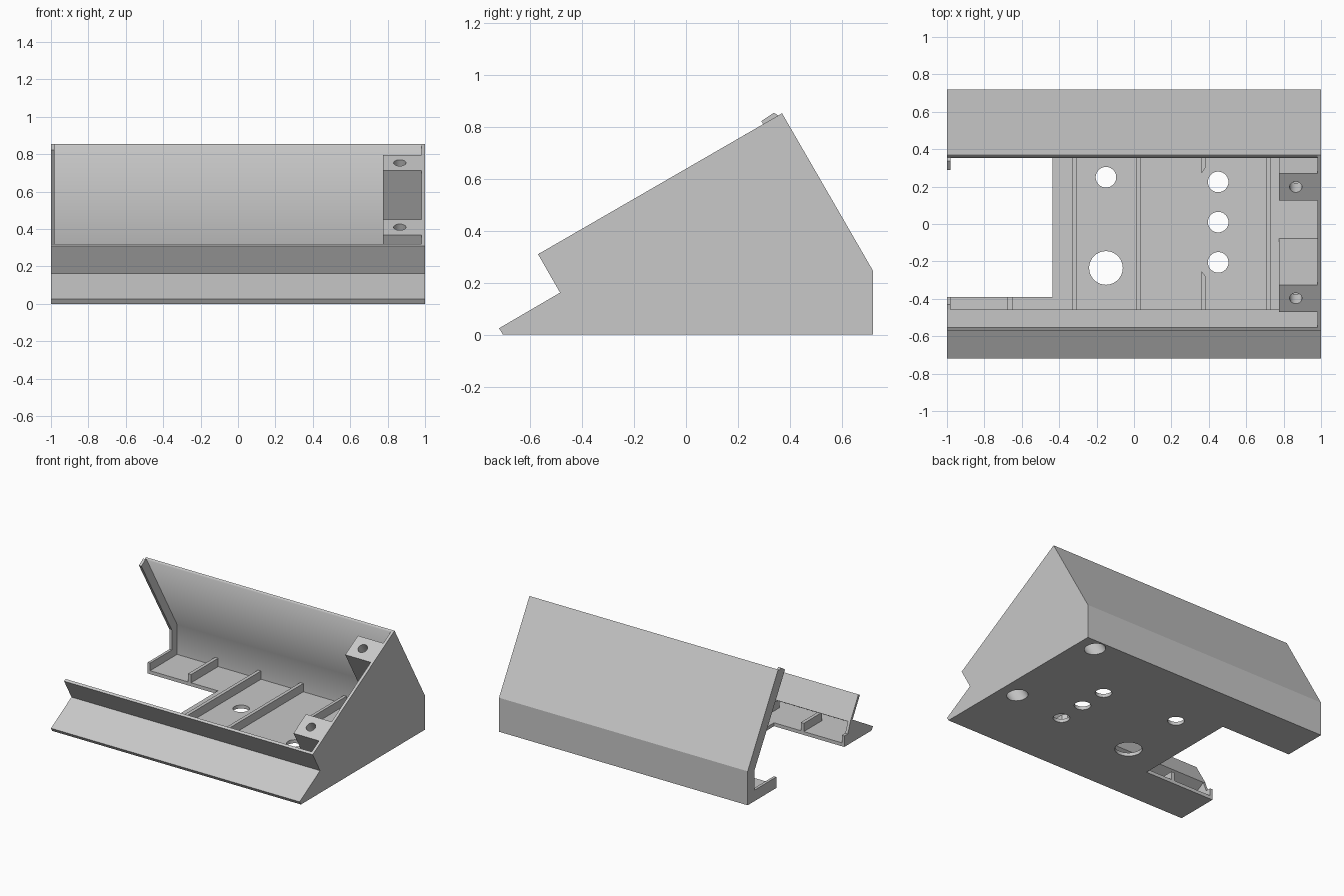
import bpy, bmesh
from math import radians
from mathutils import Matrix, Vector

if "Cube" in bpy.data.objects:
    bpy.data.objects.remove(bpy.data.objects["Cube"])

grey = bpy.data.materials.new("plain_grey")
grey.use_nodes = True
grey.diffuse_color = (0.58, 0.58, 0.58, 1)
grey.node_tree.nodes["Principled BSDF"].inputs["Base Color"].default_value = (0.58, 0.58, 0.58, 1)


def finish(name, bm):
    bmesh.ops.recalc_face_normals(bm, faces=bm.faces)
    mesh = bpy.data.meshes.new(name)
    bm.to_mesh(mesh)
    bm.free()
    mesh.materials.append(grey)
    obj = bpy.data.objects.new(name, mesh)
    bpy.context.collection.objects.link(obj)
    return obj


def prism(name, points, start, end, axis="x"):
    """Extrude a (y, z) profile along x, or an (x, y) profile along z."""
    bm = bmesh.new()
    if axis == "x":
        verts = [bm.verts.new((start, a, b)) for a, b in points]
        move = Vector((end - start, 0, 0))
    else:
        verts = [bm.verts.new((a, b, start)) for a, b in points]
        move = Vector((0, 0, end - start))
    face = bm.faces.new(verts)
    new = bmesh.ops.extrude_face_region(bm, geom=[face], use_keep_orig=True)["geom"]
    bmesh.ops.translate(bm, verts=[g for g in new if isinstance(g, bmesh.types.BMVert)], vec=move)
    return finish(name, bm)


def box(name, x0, x1, y0, y1, z0, z1):
    return prism(name, [(y0, z0), (y1, z0), (y1, z1), (y0, z1)], x0, x1)


def cylinder(name, centre, radius, depth, tilt=0):
    bm = bmesh.new()
    bmesh.ops.create_cone(bm, cap_ends=True, segments=40, radius1=radius, radius2=radius, depth=depth,
                          matrix=Matrix.Translation(centre) @ Matrix.Rotation(tilt, 4, "X"))
    for f in bm.faces:
        f.smooth = len(f.verts) == 4
    obj = finish(name, bm)
    obj.hide_render = True
    return obj


def cut(obj, cutters):
    bpy.context.view_layer.objects.active = obj
    for c in cutters:
        mod = obj.modifiers.new("cut", "BOOLEAN")
        mod.operation = "DIFFERENCE"
        mod.solver = "EXACT"
        mod.object = c
        bpy.ops.object.modifier_apply(modifier=mod.name)


# Folded outer shell with its open sloping face
outer = [(.37, .853), (.72, .247), (.72, 0), (-.705, 0), (-.72, .025), (-.485, .162), (-.57, .31)]
inner = [(-.553, .32), (-.458, .155), (-.683, .025), (.70, .025), (.70, .242), (.353, .843)]
shell = prism("shell", outer + inner, -1, .98)
for f in shell.data.polygons:
    c = f.center
    if abs(f.normal.x) < .1 and f.normal.y < -.5 and c.y > .3 and c.z > .05:
        f.use_smooth = True

# Closed right end
prism("right_end_wall", outer, .98, 1)

# Floor ribs
ribs = [box("floor_rib", x, x + .025, -.6, .705, .02, .085) for x in (-.675, -.33, .01, .705)]
prism("split_rib_back", [(.36, .27), (.382, .30), (.382, .705), (.36, .705)], .02, .085, "z")
prism("split_rib_front", [(.36, -.25), (.382, -.28), (.382, -.6), (.36, -.6)], .02, .085, "z")

# Raised lip around the open left end
prism("left_lip_back", [(.39, .02), (.39, .08), (.64, .08), (.64, .225), (.29, .823), (.338, .855),
                        (.36, .842), (.71, .245), (.71, .02)], -1, -.98)
prism("left_lip_front", [(-.39, .02), (-.39, .08), (-.43, .08), (-.46, .155), (-.70, .02)], -1, -.98)

# Sloping screw posts, bored from below and drilled through the top
bores = []
for name, low, high in (("upper_post", .125, .27), ("lower_post", -.47, -.325)):
    top = lambda y: .31 + (y + .57) * .5777
    foot = lambda y: y + (top(y) - .01) * .5774
    post = prism(name, [(low, top(low)), (high, top(high)), (min(foot(high), .71), .01), (foot(low), .01)],
                 .775, .98)
    y = (low + high) / 2
    start, down = Vector((.865, y, top(y))), Vector((0, .5, -.866))
    length = top(y) / .866
    drill = cylinder("drill", start, .033, .6, radians(30))
    bore = cylinder("bore", start + down * (.1 + length) * .5 + down * .1, .066, length + .1, radians(30))
    cut(post, [drill, bore])
    bores += [drill, bore]

# Floor openings: cable cutout, round holes and screw access
gap = box("cutout", -1.1, -.435, -.39, .39, -.1, .2)
gap.hide_render = True
holes = [cylinder("hole", (x, y, 0), r, .2) for x, y, r in
         ((-.15, .25, .055), (-.15, -.235, .09), (.45, .225, .055), (.45, .01, .055), (.45, -.205, .055))]
cut(shell, [gap] + holes + bores[1::2])
cut(ribs[0], [gap])

for helper in [gap] + holes + bores:
    bpy.data.objects.remove(helper)
